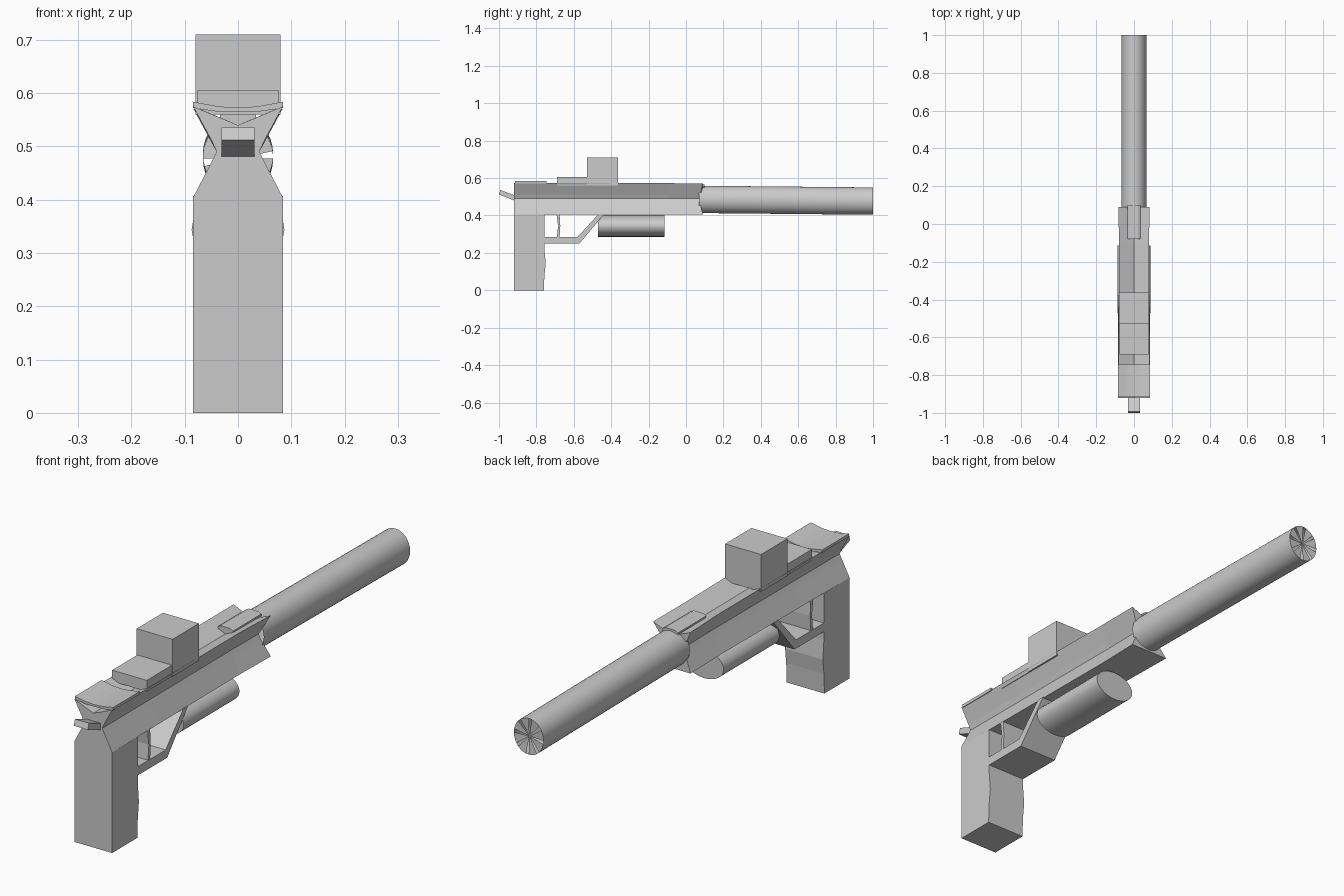
import bpy, bmesh, math

if "Cube" in bpy.data.objects:
    bpy.data.objects.remove(bpy.data.objects["Cube"])


def finish(name, bm, smooth=False):
    bmesh.ops.recalc_face_normals(bm, faces=bm.faces)
    me = bpy.data.meshes.new(name)
    bm.to_mesh(me)
    bm.free()
    ob = bpy.data.objects.new(name, me)
    bpy.context.collection.objects.link(ob)
    if smooth:
        bpy.ops.object.select_all(action='DESELECT')
        bpy.context.view_layer.objects.active = ob
        ob.select_set(True)
        bpy.ops.object.shade_smooth_by_angle(angle=math.radians(35))
    return ob


def loft(name, rings, caps=(True, True), smooth=False):
    """Skin a list of equal-length closed rings; cap the first / last if asked."""
    bm = bmesh.new()
    vs = [[bm.verts.new(p) for p in r] for r in rings]
    n = len(rings[0])
    for a, b in zip(vs, vs[1:]):
        for i in range(n):
            j = (i + 1) % n
            bm.faces.new((a[i], a[j], b[j], b[i]))
    for use, ring in zip(caps, (vs[0], vs[-1])):
        if use:
            bm.faces.new(ring)
    return finish(name, bm, smooth)


def side_part(name, outline, half):
    """Extrude a (y, z) side outline across x."""
    return loft(name, [[(x, y, z) for y, z in outline] for x in (-half, half)])


def box(name, half, y0, y1, z0, z1):
    return side_part(name, [(y0, z0), (y1, z0), (y1, z1), (y0, z1)], half)


def ellipse(y, rx, rz, z, n):
    return [(rx * math.cos(math.tau * i / n), y, z + rz * math.sin(math.tau * i / n))
            for i in range(n)]


# receiver: hourglass section with a shallow V groove along the top
half = [(0.084, 0.405), (0.05, 0.47), (0.04, 0.49), (0.05, 0.512), (0.084, 0.575)]
section = half + [(0, 0.54)] + [(-x, z) for x, z in reversed(half)]
rings = []
for y, s, dz in [(-0.92, 1, 0), (-0.62, 0.98, 0), (-0.1, 0.94, -0.002), (0.09, 0.99, -0.005)]:
    ring = []
    for x, z in section:
        recess = 0.015 if y > 0 and 0.42 < z < 0.56 and x else 0
        ring.append((x * s, y - recess, z + (dz if z > 0.5 else 0)))
    rings.append(ring)
loft("receiver", rings)

# long barrel tube, open at the rear, with a fan of wedges on the muzzle
N = 32
loft("barrel_tube", [ellipse(0.07, 0.066, 0.073, 0.486, N), ellipse(1.0, 0.066, 0.073, 0.477, N)],
     caps=(False, False), smooth=True)
bm = bmesh.new()
rim = [bm.verts.new(p) for p in ellipse(1.0, 0.066, 0.073, 0.477, N)]
hub = bm.verts.new((0, 0.995, 0.477))
for i in range(N):
    if i % 4:
        bm.faces.new((hub, rim[i], rim[(i + 1) % N]))
finish("muzzle_cap", bm)

# grip with a slightly wavy front edge
side_part("grip", [(-0.92, 0), (-0.76, 0), (-0.757, 0.08), (-0.75, 0.14),
                   (-0.757, 0.22), (-0.757, 0.405), (-0.92, 0.405)], 0.084)

# trigger guard and trigger
side_part("trigger_guard", [(-0.76, 0.25), (-0.57, 0.25), (-0.438, 0.407),
                            (-0.468, 0.407), (-0.58, 0.285), (-0.76, 0.285)], 0.084)
side_part("trigger", [(-0.692, 0.407), (-0.684, 0.345), (-0.69, 0.283),
                      (-0.676, 0.283), (-0.672, 0.345), (-0.676, 0.407)], 0.082)

# cylinder slung under the receiver
loft("under_cylinder", [ellipse(y, 0.087, 0.058, 0.344, N) for y in (-0.47, -0.115)], smooth=True)

# hammer
side_part("hammer", [(-1.0, 0.512), (-0.915, 0.479), (-0.915, 0.507), (-0.992, 0.536)], 0.031)

# top fittings: optic base, optic block, front rib and dished rear plate
box("optic_base", 0.077, -0.69, -0.53, 0.56, 0.605)
box("optic_block", 0.08, -0.53, -0.363, 0.56, 0.71)
rib = [(-0.018, 0.538), (0.018, 0.538), (0.034, 0.552), (0.034, 0.559),
       (0.02, 0.566), (-0.02, 0.566), (-0.034, 0.559), (-0.034, 0.552)]
loft("front_rib", [[(x, y, z) for x, z in rib] for y in (-0.08, 0.1)])
top = [(-0.085, 0.584), (-0.035, 0.575), (0, 0.573), (0.035, 0.575), (0.085, 0.584)]
bottom = [(0.084, 0.572), (0.035, 0.565), (-0.035, 0.565), (-0.084, 0.572)]
loft("rear_plate", [[(x, y, z) for x, z in top + bottom] for y in (-0.915, -0.745)])
